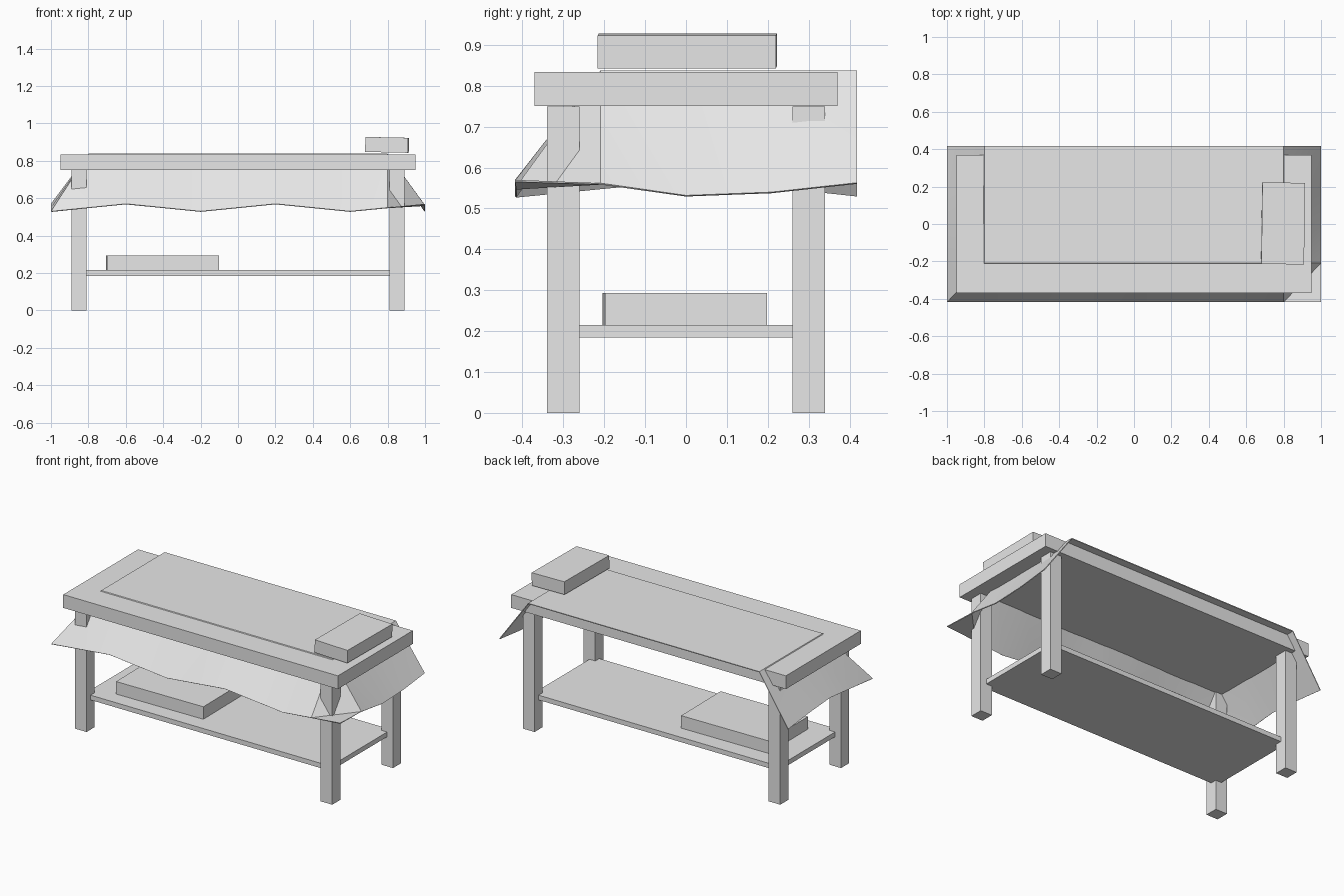
import bpy, bmesh, math

if "Cube" in bpy.data.objects:
    bpy.data.objects.remove(bpy.data.objects["Cube"])

grey = bpy.data.materials.new("plain_grey")
grey.diffuse_color = (0.8, 0.8, 0.8, 1)
grey.use_nodes = True
grey.node_tree.nodes["Principled BSDF"].inputs["Base Color"].default_value = grey.diffuse_color


def add_object(name, bm):
    mesh = bpy.data.meshes.new(name)
    bm.to_mesh(mesh)
    bm.free()
    mesh.materials.append(grey)
    ob = bpy.data.objects.new(name, mesh)
    bpy.context.collection.objects.link(ob)
    return ob


def box(name, center, size, rot=(0, 0, 0)):
    bm = bmesh.new()
    bmesh.ops.create_cube(bm, size=1)
    bmesh.ops.scale(bm, vec=size, verts=bm.verts)
    ob = add_object(name, bm)
    ob.location = center
    ob.rotation_euler = [math.radians(a) for a in rot]
    return ob


# Table: top, shelf and four legs
box("table_top", (0, 0, 0.792), (1.9, 0.74, 0.083))
box("shelf", (0, 0, 0.2), (1.7, 0.6, 0.03))
for sx, side in ((-1, "left"), (1, "right")):
    for sy, end in ((-1, "front"), (1, "back")):
        box(f"leg_{end}_{side}", (sx * 0.85, sy * 0.3, 0.375), (0.08, 0.08, 0.75))

# Boxes on the table and on the shelf
box("upper_box", (0.797, 0.003, 0.885), (0.228, 0.436, 0.08), (0, 1.2, -0.7))
box("lower_box", (-0.403, -0.003, 0.254), (0.6, 0.396, 0.078), (0, 0, 0.6))

# Cloth: flat middle, wavy skirt at the front and both ends, open at the back
LEFT_RIM = (0.53, 0.55, 0.57, 0.555, 0.532)
RIGHT_RIM = (0.57, 0.562, 0.532, 0.54, 0.563)


def cloth_height(i, j):
    if i == 0:
        return LEFT_RIM[j]
    if i == 10:
        return RIGHT_RIM[j]
    if j == 0:
        return 0.55 + 0.02 * math.sin(math.pi * (i - 1) / 2)
    return 0.838


bm = bmesh.new()
grid = [[bm.verts.new((-1 + 0.2 * i, -0.418 + 0.209 * j, cloth_height(i, j)))
         for j in range(5)] for i in range(11)]
for i in range(10):
    for j in range(4):
        a, b = grid[i][j], grid[i + 1][j]
        c, d = grid[i + 1][j + 1], grid[i][j + 1]
        if i == 9 and j == 0:
            # right front corner drapes into a hollow fold
            bm.faces.new((a, b, c))
            bm.faces.new((a, c, d))
        elif i in (0, 9) or j == 0:
            bm.faces.new((a, b, c))
            bm.faces.new((a, c, d))
        else:
            bm.faces.new((a, b, c, d))
cloth = add_object("cloth", bm)
thick = cloth.modifiers.new("thickness", "SOLIDIFY")
thick.thickness = 0.005
thick.offset = -1
bpy.context.view_layer.objects.active = cloth
cloth.select_set(True)
bpy.ops.object.modifier_apply(modifier=thick.name)
bpy.ops.object.shade_smooth_by_angle(angle=math.radians(35))
